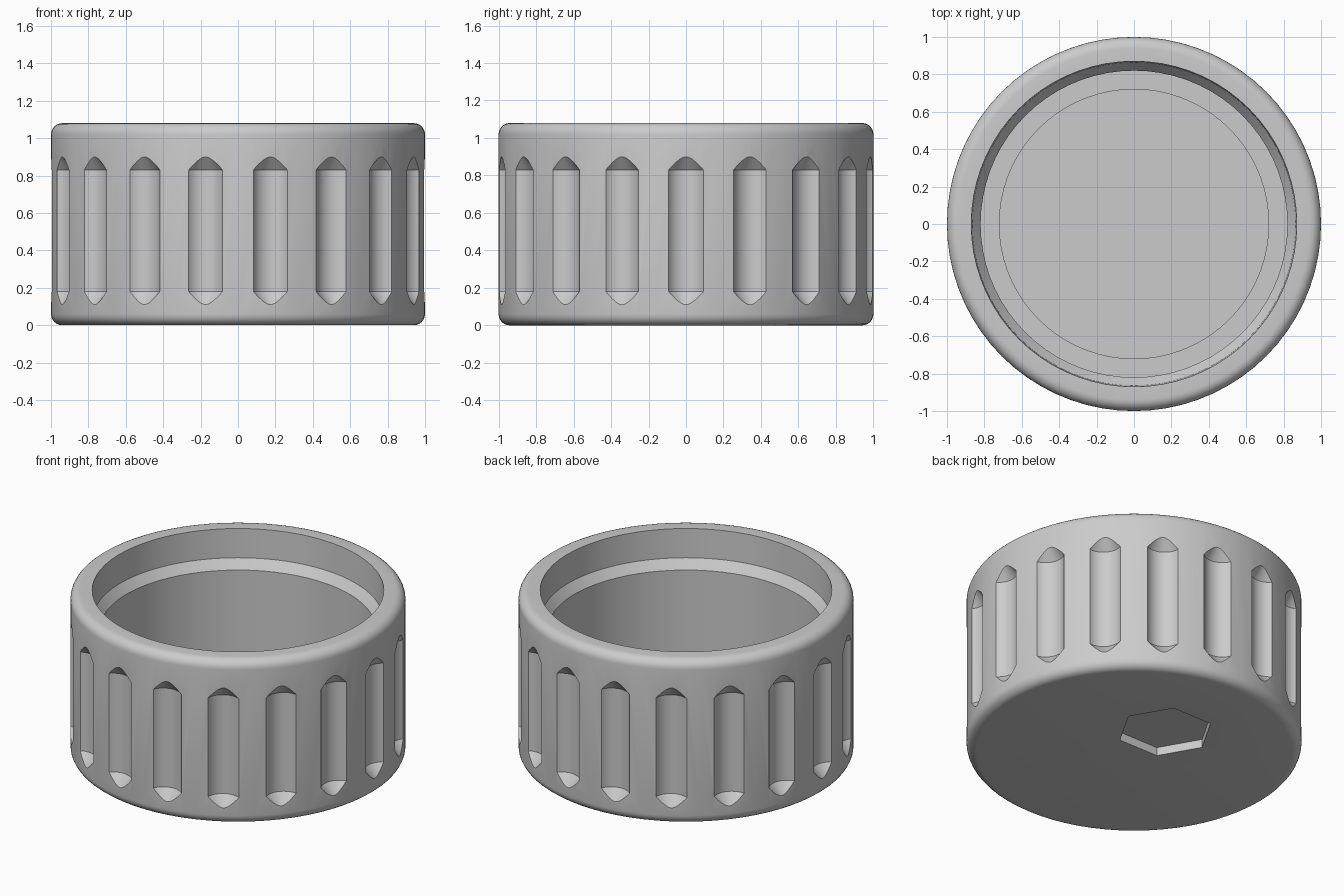
import bpy, bmesh
from math import sin, cos, pi, radians
from mathutils import Matrix, Vector

if "Cube" in bpy.data.objects:
    bpy.data.objects.remove(bpy.data.objects["Cube"], do_unlink=True)

SIDES, GROOVES = 72, 18
HEIGHT, ROUND = 1.08, 0.06

grey = bpy.data.materials.new("light grey plastic")
grey.use_nodes = True
grey.diffuse_color = (0.6, 0.6, 0.6, 1)
grey.node_tree.nodes["Principled BSDF"].inputs["Base Color"].default_value = grey.diffuse_color


def lathe(bm, profile, sides, matrix=Matrix()):
    """Revolve (radius, z) points, whose first and last lie on the axis, into a closed solid."""
    rings = []
    for r, z in profile:
        if r == 0:
            rings.append([bm.verts.new(matrix @ Vector((0, 0, z)))] * sides)
        else:
            rings.append([bm.verts.new(matrix @ Vector((r * cos(2 * pi * i / sides),
                                                        r * sin(2 * pi * i / sides), z)))
                          for i in range(sides)])
    for low, high in zip(rings, rings[1:]):
        for i in range(sides):
            j = (i + 1) % sides
            corners = dict.fromkeys((low[i], low[j], high[j], high[i]))
            bm.faces.new(list(corners))


def make_object(name, bm):
    bmesh.ops.recalc_face_normals(bm, faces=bm.faces)
    mesh = bpy.data.meshes.new(name)
    bm.to_mesh(mesh)
    bm.free()
    mesh.materials.append(grey)
    obj = bpy.data.objects.new(name, mesh)
    bpy.context.collection.objects.link(obj)
    return obj


def corner(z, start):
    """Rounded outer edge, as a quarter circle of profile points."""
    return [(1 - ROUND + ROUND * cos(start + pi / 2 * k / 6),
             z + ROUND * sin(start + pi / 2 * k / 6)) for k in range(7)]


# Cap: rounded outer wall, inner wall with sloped step, ledge and floor
bm = bmesh.new()
outside = corner(ROUND, -pi / 2) + corner(HEIGHT - ROUND, 0)
inside = [(0.87, HEIGHT), (0.865, 0.89), (0.82, 0.83), (0.82, 0.22), (0.72, 0.22), (0.72, 0.16)]
lathe(bm, [(0, 0)] + outside + inside + [(0, 0.16)], SIDES)
cap = make_object("cap_body", bm)

# Grip grooves: cylinders with conical ends around the wall
bm = bmesh.new()
r, tip = 0.11, 0.14
for k in range(GROOVES):
    place = Matrix.Rotation(2 * pi * k / GROOVES, 4, "Z") @ Matrix.Translation((1.055, 0, 0))
    lathe(bm, [(0, 0.18 - tip), (r, 0.18), (r, 0.83), (0, 0.83 + tip)], 48, place)

# Hexagonal recess under the base, towards the back
lathe(bm, [(0, -0.1), (0.287, -0.1), (0.287, 0.055), (0, 0.055)], 6,
      Matrix.Translation((0, 0.29, 0)))
cutter = make_object("groove_cutter", bm)
cutter.hide_render = True

# Cut the grooves and recess
cut = cap.modifiers.new("grooves", "BOOLEAN")
cut.operation, cut.solver, cut.object = "DIFFERENCE", "EXACT", cutter
bpy.ops.object.select_all(action="DESELECT")
cap.select_set(True)
bpy.context.view_layer.objects.active = cap
bpy.ops.object.modifier_apply(modifier=cut.name)
bpy.data.objects.remove(cutter, do_unlink=True)
bpy.ops.object.shade_smooth_by_angle(angle=radians(25))
